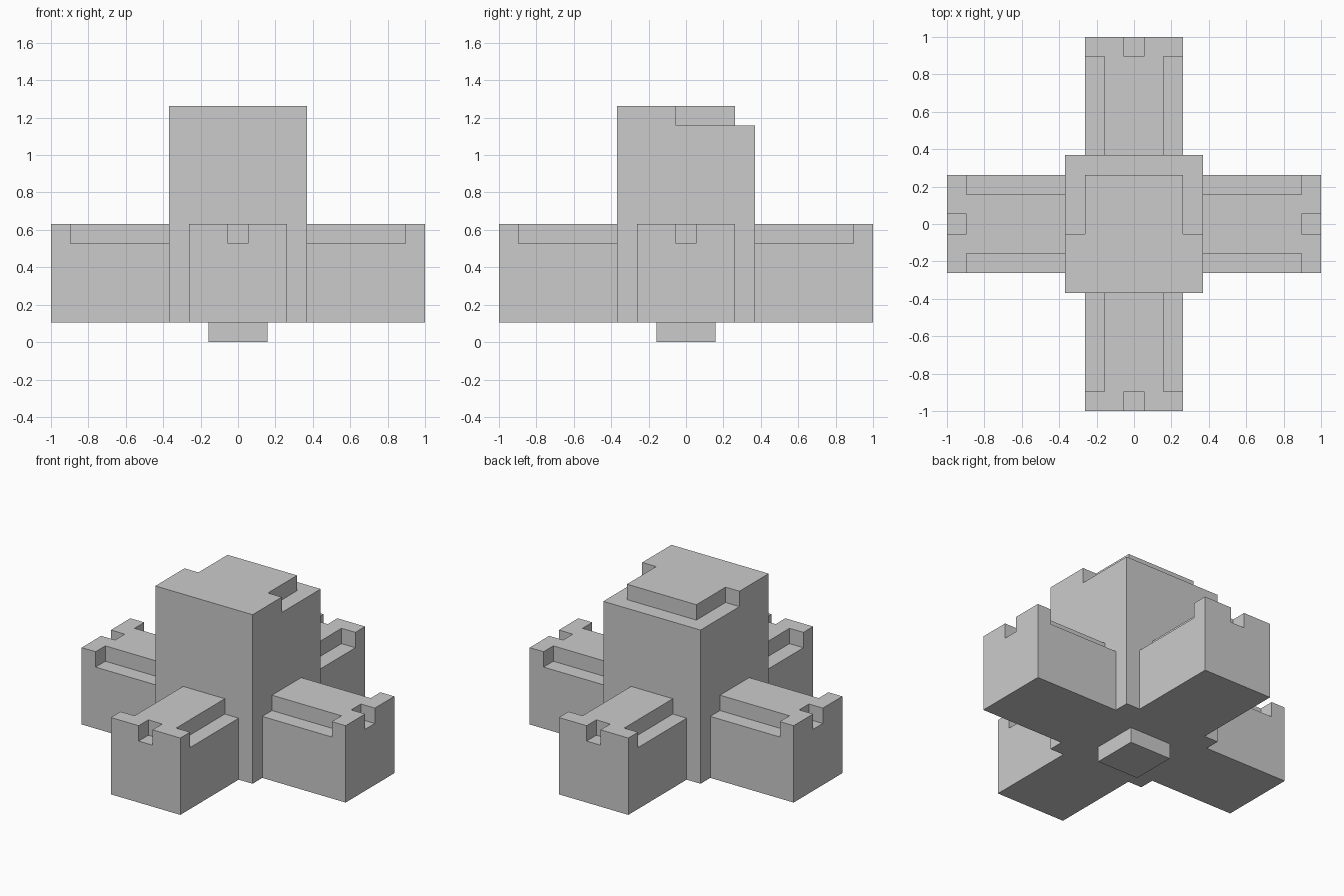
import bpy, bmesh, math
from mathutils import Vector

if "Cube" in bpy.data.objects:
    bpy.data.objects.remove(bpy.data.objects["Cube"])

U = 2 / 19  # the model sits on a 19-unit grid


def block(x0, x1, y0, y1, z0, z1):
    """Grid cells of a solid block, end indices excluded."""
    return {(x, y, z) for x in range(x0, x1) for y in range(y0, y1) for z in range(z0, z1)}


def turn(cells):
    """Quarter turn about the centre axis."""
    return {(18 - y, x, z) for x, y, z in cells}


parts = {}

# Foot peg
parts["foot_peg"] = block(8, 11, 8, 11, 0, 1)

# Central tower, with stepped cap
parts["tower"] = (block(6, 13, 6, 13, 1, 12)
                  - block(6, 7, 9, 13, 11, 12)
                  - block(12, 13, 9, 13, 11, 12)
                  - block(6, 13, 12, 13, 11, 12))

# Four arms: side rebates and a notch in the end
arm = (block(7, 12, 0, 6, 1, 6)
       - block(7, 8, 1, 6, 5, 6)
       - block(11, 12, 1, 6, 5, 6)
       - block(9, 10, 0, 1, 5, 6))
for name in ("front_arm", "right_arm", "back_arm", "left_arm"):
    parts[name] = arm
    arm = turn(arm)

solid = set().union(*parts.values())


def build(name, cells):
    """Skin the exposed sides of the cells, then merge flat areas."""
    bm = bmesh.new()
    for cell in sorted(cells):
        for axis in range(3):
            for s in (-1, 1):
                d = Vector((0, 0, 0))
                d[axis] = s
                if tuple(int(c + o) for c, o in zip(cell, d)) in solid:
                    continue
                a = Vector((0, 0, 0))
                a[(axis + 1) % 3] = 1
                b = d.cross(a)
                mid = Vector(cell) + Vector((-9, -9, 0.5)) + d / 2
                bm.faces.new([bm.verts.new((mid + (a * i + b * j) / 2) * U)
                              for i, j in ((-1, -1), (1, -1), (1, 1), (-1, 1))])
    bmesh.ops.remove_doubles(bm, verts=bm.verts, dist=1e-4)
    bmesh.ops.dissolve_limit(bm, angle_limit=math.radians(1),
                             verts=bm.verts, edges=bm.edges)
    mesh = bpy.data.meshes.new(name)
    bm.to_mesh(mesh)
    bm.free()
    bpy.context.collection.objects.link(bpy.data.objects.new(name, mesh))


for name, cells in parts.items():
    build(name, cells)
